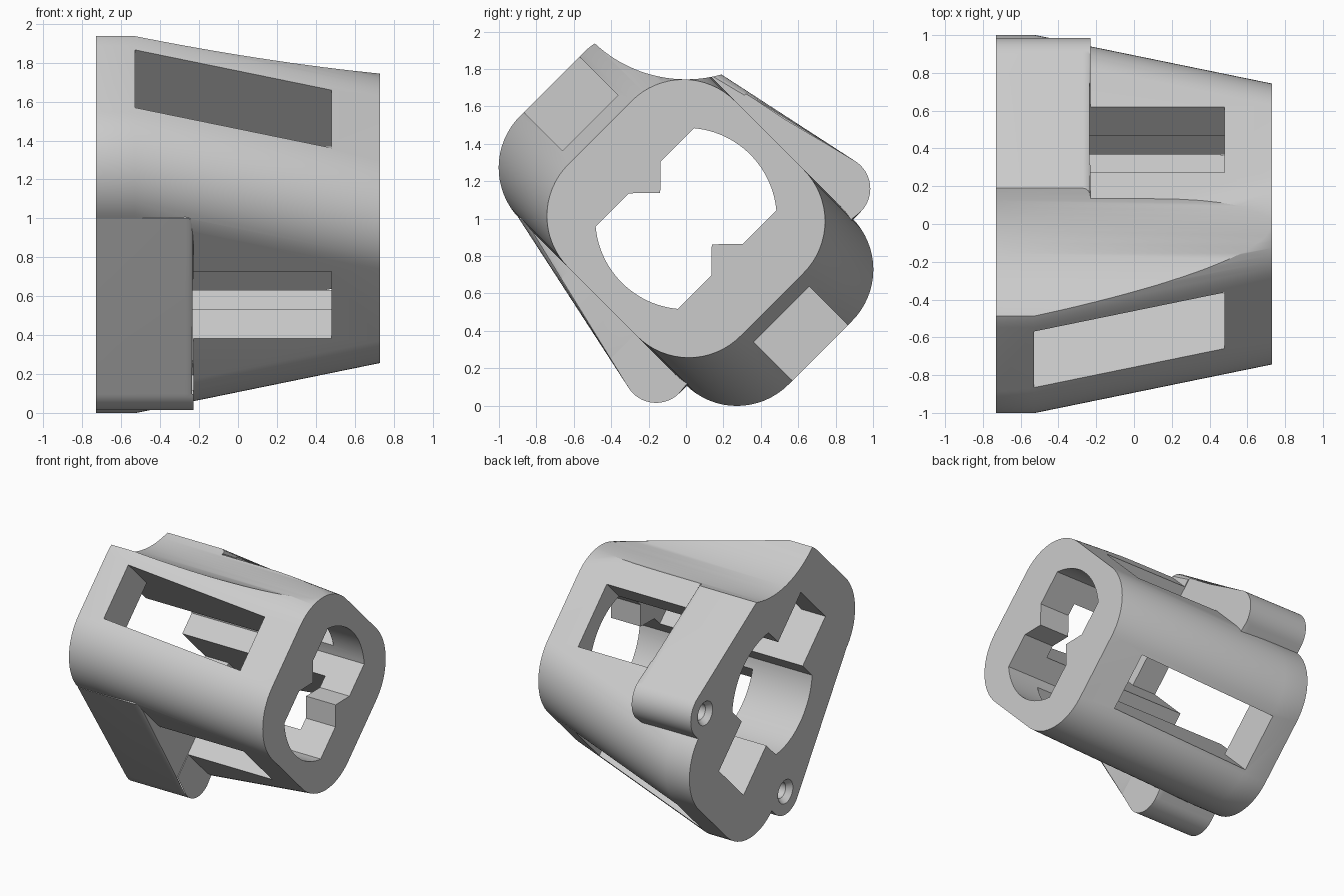
import bpy, bmesh
from math import radians, sin, cos, sqrt

cube = bpy.data.objects.get("Cube")
if cube:
    bpy.data.objects.remove(cube, do_unlink=True)

grey = bpy.data.materials.new("plain grey")
grey.use_nodes = True
grey.diffuse_color = (0.6, 0.6, 0.6, 1)
grey.node_tree.nodes["Principled BSDF"].inputs["Base Color"].default_value = (0.6, 0.6, 0.6, 1)

BACK, FRONT = -0.73, 0.73     # tube ends along x
STEP, END = -0.53, 0.48       # window span
HALF_U, CORNER = 0.63, 0.39   # half width and corner radius of the shell


# The cross-section axes u and v are y and z turned by 45 degrees
def place(x, u, v):
    return (x, (u - v) / sqrt(2), 1 + (u + v) / sqrt(2))


def arc(cu, cv, r, start, stop, n):
    angles = [radians(start + (stop - start) * i / n) for i in range(n + 1)]
    return [(cu + r * cos(a), cv + r * sin(a)) for a in angles]


def rounded(hu, hv, r):
    pts = []
    for su, sv, a in ((1, 1, 0), (-1, 1, 90), (-1, -1, 180), (1, -1, 270)):
        pts += arc(su * (hu - r), sv * (hv - r), r, a, a + 90, 16)
    return pts


def rect(u0, u1, v0, v1):
    return [(u0, v0), (u1, v0), (u1, v1), (u0, v1)]


def loft(name, sections, bevel=0):
    """Skin matching (x, outline) sections; optionally round the last rim."""
    bm = bmesh.new()
    rings = [[bm.verts.new(place(x, u, v)) for u, v in pts] for x, pts in sections]
    for a, b in zip(rings, rings[1:]):
        for i in range(len(a)):
            j = (i + 1) % len(a)
            bm.faces.new((a[i], a[j], b[j], b[i]))
    bm.faces.new(rings[0][::-1])
    cap = bm.faces.new(rings[-1])
    if bevel:
        bmesh.ops.bevel(bm, geom=list(cap.edges), offset=bevel, segments=4,
                        profile=0.5, affect='EDGES')
    bmesh.ops.recalc_face_normals(bm, faces=bm.faces)
    mesh = bpy.data.meshes.new(name)
    bm.to_mesh(mesh)
    bm.free()
    mesh.materials.append(grey)
    obj = bpy.data.objects.new(name, mesh)
    bpy.context.collection.objects.link(obj)
    return obj


def prism(name, x0, x1, pts, bevel=0):
    return loft(name, [(x0, pts), (x1, pts)], bevel)


def combine(target, other, operation):
    mod = target.modifiers.new(operation, 'BOOLEAN')
    mod.operation = operation
    mod.solver = 'EXACT'
    mod.object = other
    bpy.context.view_layer.objects.active = target
    bpy.ops.object.modifier_apply(modifier=mod.name)
    bpy.data.objects.remove(other, do_unlink=True)


# Tapered rounded shell
wide = rounded(HALF_U, 1.015, CORNER)
narrow = rounded(HALF_U, 0.65, CORNER)
shell = loft("housing_shell", [(BACK, wide), (STEP, wide), (FRONT, narrow)])

# Screw bosses on both sides
LOBE_U, LOBE_V = 0.686, -0.46
boss = arc(LOBE_U, LOBE_V, 0.175, -90, 13, 16) + [(0.632, 0.63), (0.3, 0.63), (0.3, -0.635)]
for side in (1, -1):
    pts = [(side * u, v) for u, v in boss]
    combine(shell, prism("screw_boss", BACK, -0.23, pts, 0.04), 'UNION')

# Concave scoop along the top
scoop = arc(1.032, 1.032, 0.715, 0, 357.5, 143)
combine(shell, prism("scoop_cutter", -1, 1, scoop), 'DIFFERENCE')

# Bore with two flats, each carrying a pointed key
half = arc(0, 0, 0.485, -39.9, 39.9, 24) + [(0.12, 0.311), (0, 0.195), (-0.12, 0.311)]
bore = half + [(-u, -v) for u, v in half]
combine(shell, prism("bore_cutter", -1, 1, bore), 'DIFFERENCE')

# Long windows through both sloping faces, and the shorter slot open at the back
combine(shell, prism("window_cutter", STEP, END, rect(-0.21, 0.21, -1.5, 1.5)), 'DIFFERENCE')
combine(shell, prism("slot_cutter", -1, -0.4, rect(-0.21, 0.21, -0.7, 0.7)), 'DIFFERENCE')

# Side windows in front of the bosses
combine(shell, prism("side_window_cutter", -0.235, END, rect(-1.2, 1.2, -0.245, 0.245)), 'DIFFERENCE')

# Countersunk blind screw holes
for side in (1, -1):
    def ring(r):
        return arc(side * LOBE_U, LOBE_V, r, 0, 348.75, 31)
    hole = [(-0.78, ring(0.09)), (BACK, ring(0.09)), (-0.69, ring(0.06)), (-0.36, ring(0.06))]
    combine(shell, loft("screw_hole_cutter", hole), 'DIFFERENCE')

# Smooth curved walls, crisp edges
bpy.ops.object.select_all(action='DESELECT')
shell.select_set(True)
bpy.context.view_layer.objects.active = shell
bpy.ops.object.shade_smooth_by_angle(angle=radians(30))
